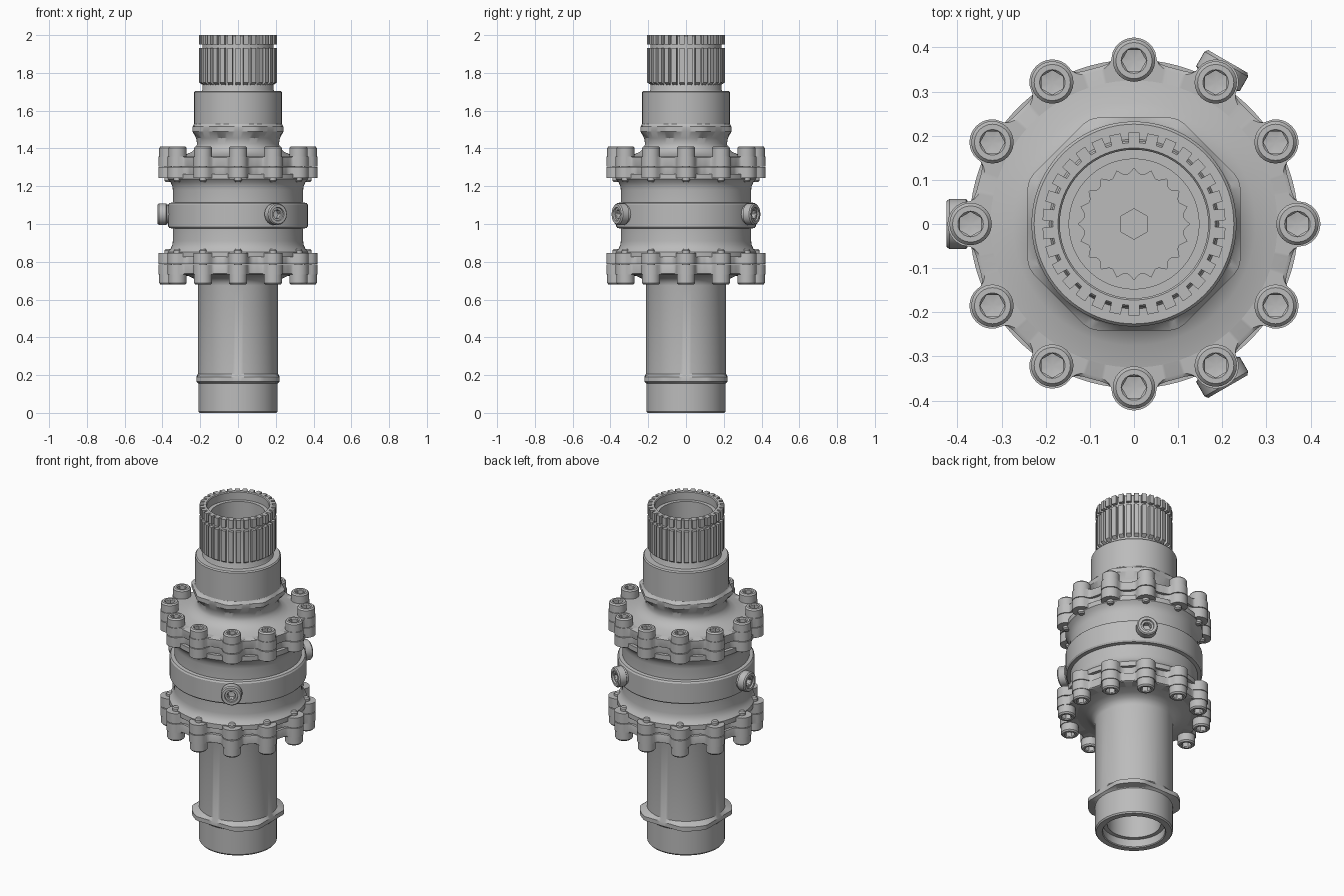
import bpy, bmesh, math
from mathutils import Matrix, Vector

if "Cube" in bpy.data.objects:
    bpy.data.objects.remove(bpy.data.objects["Cube"])

steel = bpy.data.materials.new("grey steel")
steel.use_nodes = True
GREY = (0.5, 0.5, 0.5, 1)
steel.diffuse_color = GREY
steel.node_tree.nodes["Principled BSDF"].inputs["Base Color"].default_value = GREY

MID = 1.045          # plane between the two flanges
BOLT_R = 0.37        # bolt circle radius
BOLTS = 12


def polygon(sides, limit=9.0):
    """Regular polygon with flats facing the axes, r being the apothem."""
    step = math.tau / sides
    return lambda r, a: min(limit, r / math.cos((a + step / 2) % step - step / 2))


def round_(r, a):
    return r


def lugged(r, a):
    """Disc of radius r with a round lug at every bolt."""
    step = math.tau / BOLTS
    t = abs((a + step / 2) % step - step / 2)
    lug = 0.052
    edge = math.asin(lug / BOLT_R)
    side = BOLT_R * math.sin(t)
    if side < lug:
        return BOLT_R * math.cos(t) + math.sqrt(lug ** 2 - side ** 2)
    fillet = max(0, 1 - (t - edge) / 0.09)
    return r + (BOLT_R - r) * fillet ** 2


def scalloped(r, a):
    return r - 0.014 * abs(math.sin(a * 10))


def lathe(profile, segs):
    """Mesh from (radius, height[, shape]) rings; radius 0 closes to a pole."""
    bm = bmesh.new()
    rings = []
    for r, z, *shape in profile:
        f = shape[0] if shape else round_
        if r == 0:
            rings.append([bm.verts.new((0, 0, z))] * segs)
            continue
        ring = []
        for i in range(segs):
            a = math.tau * i / segs
            rr = f(r, a)
            ring.append(bm.verts.new((rr * math.cos(a), rr * math.sin(a), z)))
        rings.append(ring)
    for low, high in zip(rings, rings[1:]):
        for i in range(segs):
            j = (i + 1) % segs
            corners = list(dict.fromkeys((low[i], low[j], high[j], high[i])))
            if len(corners) > 2:
                bm.faces.new(corners)
    return bm


def finish(name, bm, angle=30):
    bmesh.ops.recalc_face_normals(bm, faces=bm.faces)
    mesh = bpy.data.meshes.new(name)
    bm.to_mesh(mesh)
    bm.free()
    mesh.materials.append(steel)
    obj = bpy.data.objects.new(name, mesh)
    bpy.context.collection.objects.link(obj)
    bpy.ops.object.select_all(action="DESELECT")
    obj.select_set(True)
    bpy.context.view_layer.objects.active = obj
    bpy.ops.object.shade_smooth_by_angle(angle=math.radians(angle))
    return obj


def copy_of(obj, name, matrix):
    new = bpy.data.objects.new(name, obj.data)
    new.matrix_world = matrix
    bpy.context.collection.objects.link(new)
    return new


FLIP = Matrix.Translation((0, 0, 2 * MID)) @ Matrix.Rotation(math.pi, 4, "X")

# Lower sleeve: open bore, rim, square-cut collar and flare under the flange
collar = polygon(4, 0.25)
finish("lower_sleeve", lathe([
    (0, 0.4), (0.145, 0.4), (0.145, 0.05), (0.168, 0.05), (0.168, 0.005),
    (0.172, 0), (0.204, 0), (0.21, 0.008), (0.21, 0.155), (0.213, 0.158),
    (0.221, 0.165, collar), (0.221, 0.19, collar), (0.212, 0.207),
    (0.212, 0.675), (0.217, 0.692), (0.232, 0.71), (0.262, 0.724),
    (0.325, 0.735), (0.325, 0.78), (0, 0.78)], 96))

# Central drum with the raised band, one half profile mirrored
half = [(0.37, 0.057), (0.364, 0.066), (0.345, 0.069), (0.345, 0.135),
        (0.348, 0.155), (0.357, 0.176), (0.372, 0.192), (0.372, 0.22), (0, 0.22)]
finish("central_drum", lathe(
    [(r, MID - z) for r, z in reversed(half)]
    + [(r, MID + z) for r, z in half], 96))

# Upper neck: flare, eight-sided nut, round shoulder and narrow throat
nut = polygon(8, 0.257)
finish("upper_neck", lathe([
    (0, 1.3), (0.325, 1.3), (0.325, 1.358), (0.275, 1.368), (0.243, 1.383),
    (0.222, 1.405), (0.217, 1.425), (0.222, 1.455), (0.241, 1.49, nut),
    (0.241, 1.515, nut), (0.235, 1.525), (0.232, 1.53), (0.232, 1.698),
    (0.226, 1.705), (0.192, 1.705), (0.188, 1.712), (0.188, 1.995),
    (0.184, 2), (0.172, 2), (0.168, 1.995), (0.168, 1.95), (0.147, 1.95),
    (0.147, 1.62), (0.126, 1.62)], 96))

# Scalloped socket at the bottom of the bore
finish("inner_spline", lathe([
    (0.148, 1.62), (0.126, 1.62, scalloped), (0.126, 1.5, scalloped),
    (0.03, 1.5, polygon(6)), (0.03, 1.47, polygon(6)), (0, 1.47)], 120))

# Spline teeth round the top, interrupted by a snap-ring groove
TEETH = 30
bm = bmesh.new()
for low, high in ((1.75, 1.932), (1.95, 2.0)):
    for i in range(TEETH):
        a = math.tau * (i + 0.5) / TEETH
        place = Matrix.Rotation(a, 4, "Z") @ Matrix.Translation((0.192, 0, (low + high) / 2))
        made = bmesh.ops.create_cube(
            bm, size=1, matrix=place @ Matrix.Diagonal((0.03, 0.026, high - low, 1)))
        if low < 1.8:  # run-out slope at the foot of each long tooth
            for v in made["verts"]:
                if v.co.z < 1.8 and v.co.xy.length < 0.19:
                    v.co.z -= 0.02
finish("spline_teeth", bm)

# Bolted flanges: thin cover plate over a thicker lugged ring
plate = finish("upper_cover_flange", lathe([
    (0, 1.305), (0.362, 1.305, lugged), (0.364, 1.31, lugged),
    (0.364, 1.353, lugged), (0.355, 1.358, lugged), (0, 1.358)], 360))
ring = finish("upper_drum_flange", lathe([
    (0, 1.243), (0.348, 1.243, lugged), (0.352, 1.25, lugged),
    (0.352, 1.301, lugged), (0.34, 1.301), (0, 1.301)], 360))
copy_of(plate, "lower_cover_flange", FLIP)
copy_of(ring, "lower_drum_flange", FLIP)

# Cap bolts with hexagonal sockets, and their tips past the drum flange
hexagon = polygon(6)
master = finish("upper_bolt_1", lathe([
    (0, -0.135), (0.014, -0.135), (0.02, -0.128), (0.02, -0.05), (0.048, -0.05),
    (0.048, 0.044), (0.041, 0.052), (0.029, 0.052), (0.024, 0.047, hexagon),
    (0.024, 0.015, hexagon), (0, 0.01)], 24))
for i in range(BOLTS):
    spot = (Matrix.Rotation(math.tau * i / BOLTS, 4, "Z")
            @ Matrix.Translation((BOLT_R, 0, 1.358)))
    if i == 0:
        master.matrix_world = spot
    else:
        copy_of(master, f"upper_bolt_{i + 1}", spot)
    copy_of(master, f"lower_bolt_{i + 1}", FLIP @ spot)

# Three radial port plugs on the band
port = finish("port_plug_1", lathe([
    (0, 0.3), (0.05, 0.3), (0.05, 0.376), (0.057, 0.38), (0.057, 0.418),
    (0.051, 0.425), (0.036, 0.425), (0.034, 0.416), (0.024, 0.416),
    (0.02, 0.412, hexagon), (0.02, 0.385, hexagon), (0, 0.38)], 36))
for i, degrees in enumerate((180, 60, -60)):
    turn = (Matrix.Translation(Vector((0, 0, MID + 0.007)))
            @ Matrix.Rotation(math.radians(degrees), 4, "Z")
            @ Matrix.Rotation(math.pi / 2, 4, "Y"))
    if i == 0:
        port.matrix_world = turn
    else:
        copy_of(port, f"port_plug_{i + 1}", turn)
